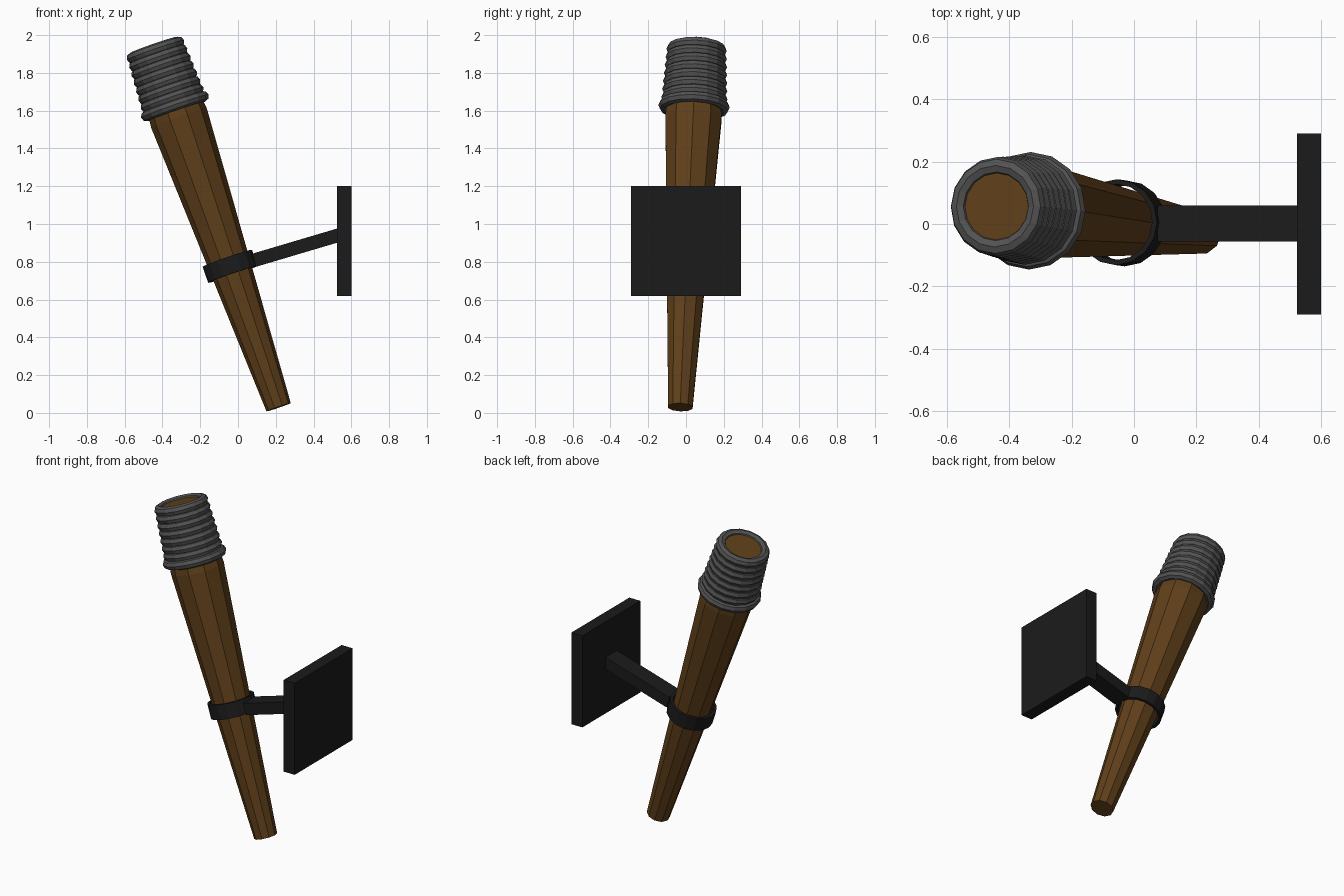
import bpy, bmesh, math
from mathutils import Vector, Matrix

if "Cube" in bpy.data.objects:
    bpy.data.objects.remove(bpy.data.objects["Cube"])

def material(name, rgb):
    m = bpy.data.materials.new(name)
    m.diffuse_color = (*rgb, 1)
    m.use_nodes = True
    m.node_tree.nodes["Principled BSDF"].inputs["Base Color"].default_value = m.diffuse_color
    return m

wood = material("wood", (0.115, 0.05, 0.01))
cloth = material("grey_wrap", (0.085, 0.085, 0.085))
iron = material("black_iron", (0.011, 0.011, 0.011))

# Leaning torch axis: local z runs from the butt to the head
base, tip = Vector((0.215, -0.03, 0.03)), Vector((-0.445, 0.057, 1.945))
axis = (tip - base).normalized()
length = (tip - base).length
side = Vector((0, 1, 0)).cross(axis).normalized()
rot = Matrix((side, axis.cross(side), axis)).transposed().to_4x4()
lean = Matrix.Translation(base) @ rot

def finish(bm, name, mat, matrix=Matrix()):
    bmesh.ops.recalc_face_normals(bm, faces=bm.faces)
    bm.transform(matrix)
    me = bpy.data.meshes.new(name)
    bm.to_mesh(me)
    bm.free()
    ob = bpy.data.objects.new(name, me)
    me.materials.append(mat)
    bpy.context.collection.objects.link(ob)
    return ob

def lathe(bm, profile, sides, closed):
    """Turn (radius, height) points about z; closed joins the profile ends, else they are capped."""
    rings = [[bm.verts.new((r * math.cos(2 * math.pi * i / sides),
                            r * math.sin(2 * math.pi * i / sides), z))
              for i in range(sides)] for r, z in profile]
    pairs = list(zip(rings, rings[1:] + rings[:1]))
    for a, b in (pairs if closed else pairs[:-1]):
        for i in range(sides):
            j = (i + 1) % sides
            bm.faces.new((a[i], a[j], b[j], b[i]))
    if not closed:
        bm.faces.new(rings[0])
        bm.faces.new(rings[-1])

def box(name, size, centre, tilt=0):
    bm = bmesh.new()
    bmesh.ops.create_cube(bm, size=1)
    m = Matrix.Translation(centre) @ Matrix.Rotation(tilt, 4, 'Y') @ Matrix.Diagonal((*size, 1))
    return finish(bm, name, iron, m)

# Tapered wooden shaft
bm = bmesh.new()
lathe(bm, [(0.068, 0), (0.156, 1.62), (0.12, length - 0.012)], 10, False)
finish(bm, "torch_shaft", wood, lean)

# Stack of wrapped coils, flaring at the lowest one
bm = bmesh.new()
coils, tube = 8, 0.029
for k in range(coils):
    t = k / (coils - 1)
    z = length - 0.025 - (1 - t) * 0.315
    outer = 0.189 if k == 0 else 0.178 - 0.018 * t
    lathe(bm, [(outer - tube + tube * math.cos(a), z + tube * math.sin(a))
               for a in (2 * math.pi * i / 8 for i in range(8))], 16, True)
finish(bm, "head_wrap", cloth, lean)

# Holding band around the shaft
bm = bmesh.new()
s = 0.79
lathe(bm, [(0.138, s - 0.045), (0.138, s + 0.045), (0.122, s + 0.045), (0.122, s - 0.045)], 16, True)
finish(bm, "holding_band", iron, lean)

# Bracket arm and wall plate
a, b = Vector((0.085, 0.002, 0.808)), Vector((0.54, 0.002, 0.943))
box("bracket_arm", ((b - a).length, 0.115, 0.072), (a + b) / 2, -math.atan2(b.z - a.z, b.x - a.x))
box("wall_plate", (0.077, 0.58, 0.58), (0.5615, 0, 0.91))
